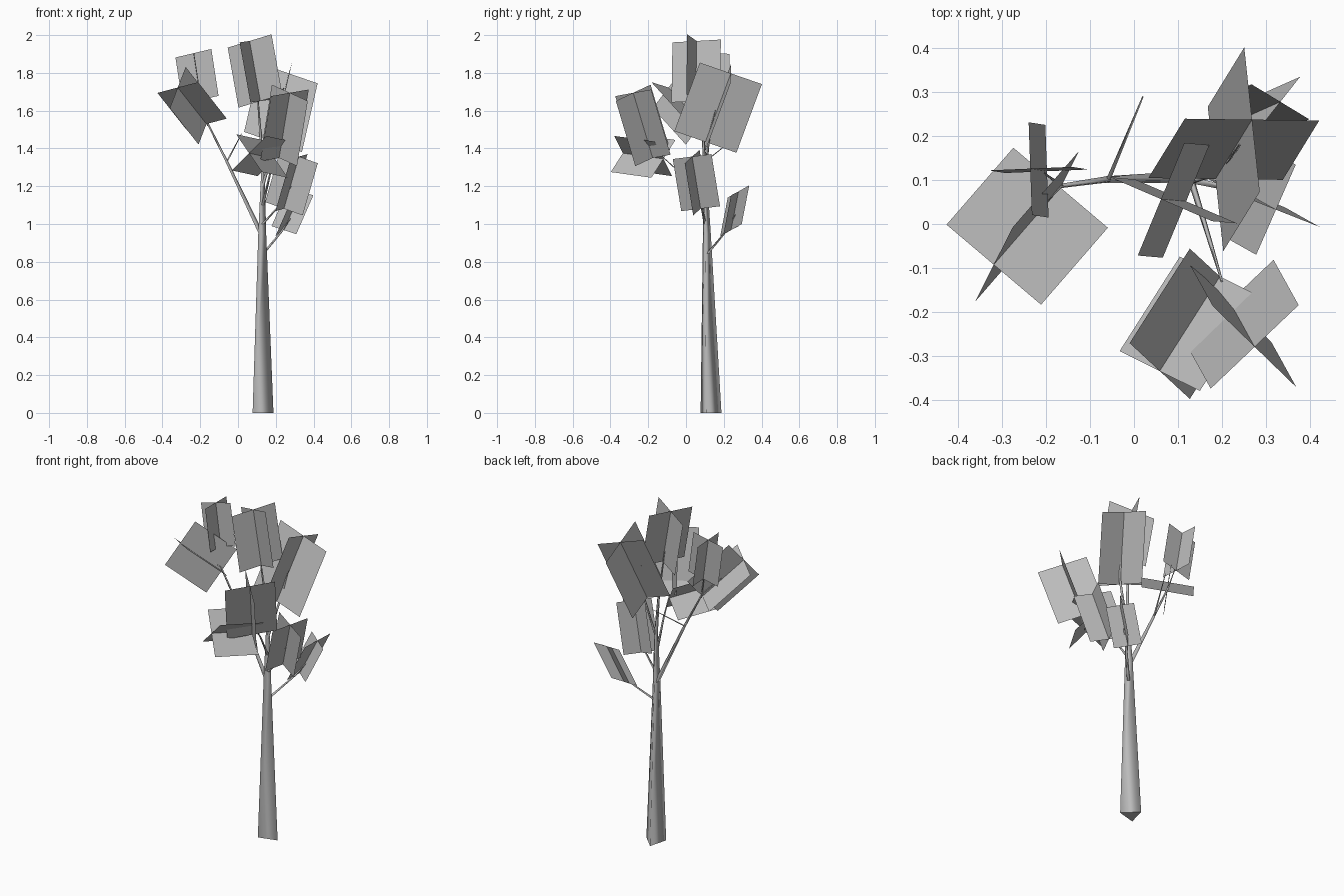
import bpy, bmesh, math
from mathutils import Vector

cube = bpy.data.objects.get("Cube")
if cube:
    bpy.data.objects.remove(cube, do_unlink=True)

# One grey for the whole tree
grey = bpy.data.materials.new("plain_grey")
grey.use_nodes = True
grey.diffuse_color = (0.5, 0.5, 0.5, 1)
grey.node_tree.nodes["Principled BSDF"].inputs["Base Color"].default_value = (0.5, 0.5, 0.5, 1)


def finish(name, bm, smooth=False):
    mesh = bpy.data.meshes.new(name)
    bm.to_mesh(mesh)
    bm.free()
    mesh.materials.append(grey)
    for p in mesh.polygons:
        p.use_smooth = smooth and len(p.vertices) == 4
    obj = bpy.data.objects.new(name, mesh)
    bpy.context.collection.objects.link(obj)
    return obj


def limb(name, path):
    """Three-sided tapering tube through (x, y, z, radius) points."""
    bm = bmesh.new()
    rings = []
    for x, y, z, r in path:
        angles = [math.radians(a) for a in (105, 225, 345)]
        rings.append([bm.verts.new((x + r * math.cos(a), y + r * math.sin(a), z)) for a in angles])
    for low, high in zip(rings, rings[1:]):
        for i in range(3):
            j = (i + 1) % 3
            bm.faces.new((low[i], low[j], high[j], high[i]))
    bm.faces.new(rings[0][::-1])
    bm.faces.new(rings[-1])
    return finish(name, bm, smooth=True)


def leaf_cross(name, center, axis, width, ratio=1.0):
    """Two flat cards crossing at right angles along a shared axis."""
    c, u, v = Vector(center), Vector(axis) / 2, Vector(width) / 2
    n = u.cross(v).normalized() * v.length * ratio
    bm = bmesh.new()
    for w in (v, n):
        bm.faces.new([bm.verts.new(p) for p in (c - u - w, c + u - w, c + u + w, c - u + w)])
    return finish(name, bm)


# Trunk and branches
limb("trunk", [(.124, .124, 0, .066), (.125, .107, .95, .025),
               (.13, .1, 1.25, .012), (.12, .09, 1.45, .008), (.1, .06, 1.72, .004)])
limb("right_branch", [(.125, .105, .94, .016), (-.06, .1, 1.33, .009),
                      (-.17, .085, 1.55, .006), (-.24, .01, 1.63, .003)])
limb("right_upper_twig", [(-.16, .085, 1.52, .005), (-.21, .12, 1.72, .002)])
limb("right_back_twig", [(-.06, .1, 1.33, .006), (.02, .29, 1.48, .002)])
limb("left_low_branch", [(.13, .11, .84, .01), (.23, .21, .96, .007), (.29, .26, 1.05, .003)])
limb("left_middle_branch", [(.13, .1, 1.0, .009), (.22, .08, 1.1, .006), (.28, .055, 1.2, .003)])
limb("left_high_branch", [(.13, .095, 1.2, .009), (.2, .12, 1.45, .007), (.24, .18, 1.72, .003)])
limb("front_branch", [(.13, .1, 1.1, .009), (.17, -.03, 1.27, .006), (.2, -.13, 1.36, .003)])

# Foliage
leaf_cross("right_foliage", (-.243, -.005, 1.626), (.152, .175, -.193), (.215, -.182, .057))
leaf_cross("right_top_foliage", (-.217, .123, 1.78), (.038, -.006, -.248), (.19, .008, .045), 1.08)
leaf_cross("top_foliage", (.09, .054, 1.81), (.057, -.005, -.318), (.232, -.1, .07), 1.06)
leaf_cross("left_top_foliage", (.227, .17, 1.616), (.083, .135, .363), (.306, -.004, -.106), 1.08)
leaf_cross("left_middle_foliage", (.283, .055, 1.219), (-.08, .045, -.276), (.09, .205, .026))
leaf_cross("left_low_foliage", (.288, .258, 1.07), (.09, .04, .205), (.09, .114, .065))
leaf_cross("front_high_foliage", (.246, -.228, 1.522), (-.057, .103, -.345), (.2, .19, .035))
leaf_cross("front_low_foliage", (.127, -.227, 1.36), (.137, .215, -.03), (.137, -.127, -.2))
